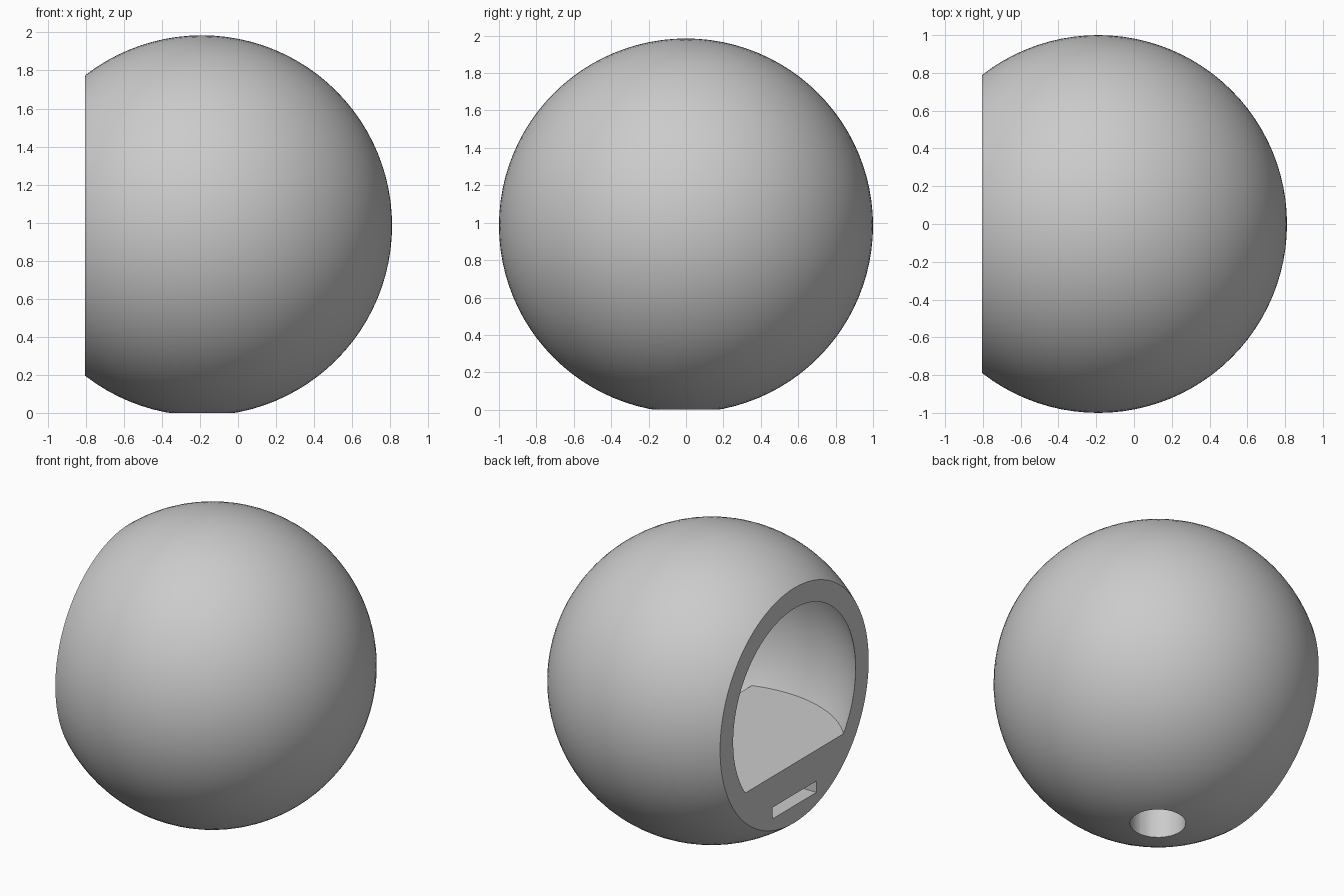
import bpy
import math

cube = bpy.data.objects.get("Cube")
if cube:
    bpy.data.objects.remove(cube, do_unlink=True)

CX, CZ = -0.19, 0.985      # centre of the ball
FACE = -0.615              # flat face, measured from the centre
FLOOR = -0.39              # inner floor height, from the centre
FLOOR_END = 0.24           # where the inner floor stops, from the centre

grey = bpy.data.materials.new("matte grey")
grey.use_nodes = True
grey.diffuse_color = (0.6, 0.6, 0.6, 1)
grey.node_tree.nodes["Principled BSDF"].inputs["Base Color"].default_value = (0.6, 0.6, 0.6, 1)


def finish(name):
    ob = bpy.context.object
    ob.name = name
    bpy.ops.object.transform_apply(location=True, rotation=True, scale=True)
    ob.data.materials.append(grey)
    return ob


def ball(name, radius):
    """Sphere with its poles on the x axis."""
    bpy.ops.mesh.primitive_uv_sphere_add(segments=96, ring_count=48, radius=radius,
                                         location=(CX, 0, CZ), rotation=(0, math.pi / 2, 0))
    return finish(name)


def box(name, x, y, z):
    """Box from (low, high) pairs measured from the ball centre."""
    mid = [(a + b) / 2 for a, b in (x, y, z)]
    bpy.ops.mesh.primitive_cube_add(size=1, location=(mid[0] + CX, mid[1], mid[2] + CZ))
    bpy.context.object.scale = [b - a for a, b in (x, y, z)]
    return finish(name)


def cut(target, cutter):
    """Subtract the cutter and throw it away."""
    mod = target.modifiers.new("cut", 'BOOLEAN')
    mod.operation = 'DIFFERENCE'
    mod.solver = 'EXACT'
    mod.object = cutter
    bpy.ops.object.select_all(action='DESELECT')
    bpy.context.view_layer.objects.active = target
    target.select_set(True)
    bpy.ops.object.modifier_apply(modifier=mod.name)
    bpy.data.objects.remove(cutter, do_unlink=True)


# Outer ball with a flat open face
shell = ball("hollow_ball", 1.0)
cut(shell, box("face_cutter", (-1.5, FACE), (-1.5, 1.5), (-1.5, 1.5)))

# Round chamber, leaving a solid base under a flat floor
chamber = ball("chamber_cutter", 0.895)
cut(chamber, box("base_keeper", (-1.5, FLOOR_END), (-1.5, 1.5), (-1.5, FLOOR)))
cut(shell, chamber)

# Slot under the floor, running back to the chamber
cut(shell, box("slot_cutter", (-1.2, FLOOR_END + 0.06), (-0.234, 0.234), (-0.674, -0.598)))

# Round hole in the bottom, running up to the slot
bpy.ops.mesh.primitive_cylinder_add(vertices=32, radius=0.17, depth=0.6,
                                    location=(CX, 0, CZ - 0.936))
cut(shell, finish("hole_cutter"))

# Smooth curved surfaces with crisp cut edges
bpy.ops.object.select_all(action='DESELECT')
shell.select_set(True)
bpy.context.view_layer.objects.active = shell
bpy.ops.object.shade_smooth_by_angle(angle=math.radians(30))
